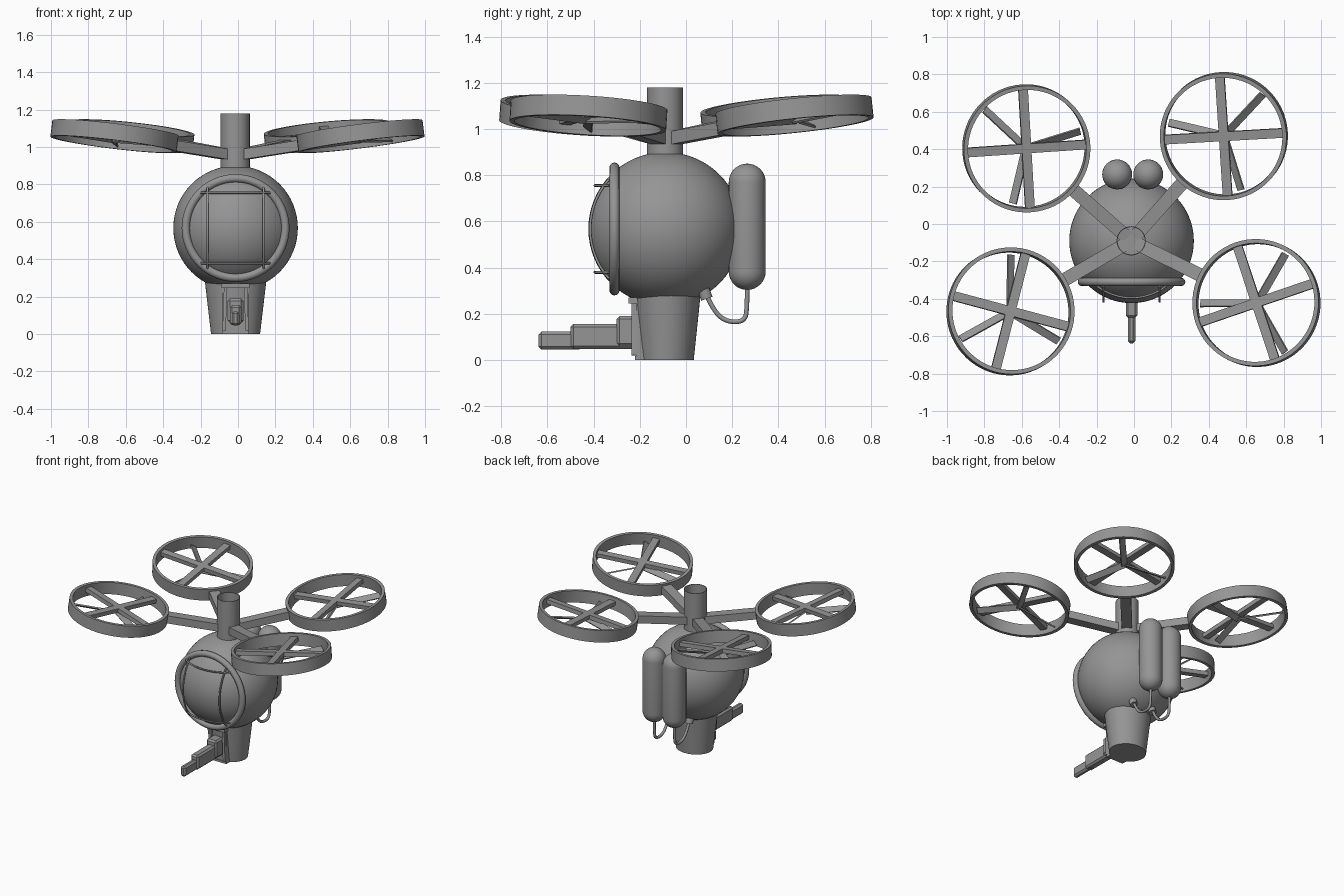
import bpy, bmesh, math
from mathutils import Matrix, Vector

if "Cube" in bpy.data.objects:
    bpy.data.objects.remove(bpy.data.objects["Cube"])

CX, CY, CZ, R = -0.013, -0.09, 0.567, 0.333   # cabin sphere
grey = bpy.data.materials.new("grey metal")
grey.diffuse_color = (0.3, 0.3, 0.3, 1)
grey.use_nodes = True
grey.node_tree.nodes["Principled BSDF"].inputs["Base Color"].default_value = grey.diffuse_color


def make(name, bm, mat=Matrix(), bevel=0, smooth=True):
    bmesh.ops.recalc_face_normals(bm, faces=bm.faces)
    me = bpy.data.meshes.new(name)
    bm.to_mesh(me)
    bm.free()
    me.transform(mat)
    ob = bpy.data.objects.new(name, me)
    bpy.context.collection.objects.link(ob)
    me.materials.append(grey)
    if bevel:
        m = ob.modifiers.new("bevel", 'BEVEL')
        m.width, m.segments = bevel, 1
    if smooth:
        bpy.ops.object.select_all(action='DESELECT')
        ob.select_set(True)
        bpy.context.view_layer.objects.active = ob
        bpy.ops.object.shade_smooth_by_angle(angle=math.radians(35))
    return ob


def lathe(name, profile, mat, steps=48, closed=False):
    """Spin (radius, z) points around z."""
    bm = bmesh.new()
    vs = [bm.verts.new((max(r, 0), 0, z)) for r, z in profile]
    es = [bm.edges.new(p) for p in zip(vs, vs[1:])]
    if closed:
        es.append(bm.edges.new((vs[-1], vs[0])))
    bmesh.ops.spin(bm, geom=vs + es, cent=(0, 0, 0), axis=(0, 0, 1),
                   angle=math.tau, steps=steps, use_merge=True)
    bmesh.ops.remove_doubles(bm, verts=bm.verts, dist=1e-5)
    return make(name, bm, mat)


def box(name, lo, hi, mat=Matrix(), bevel=0):
    bm = bmesh.new()
    bmesh.ops.create_cube(bm, size=1)
    lo, hi = Vector(lo), Vector(hi)
    for v in bm.verts:
        v.co = Vector([(lo[i] + hi[i]) / 2 + v.co[i] * (hi[i] - lo[i]) for i in range(3)])
    return make(name, bm, mat, bevel, smooth=False)


def tube(name, pts, radius, kind='POLY'):
    cu = bpy.data.curves.new(name, 'CURVE')
    cu.dimensions, cu.bevel_depth, cu.bevel_resolution, cu.use_fill_caps = '3D', radius, 2, True
    sp = cu.splines.new(kind)
    sp.points.add(len(pts) - 1)
    for p, co in zip(sp.points, pts):
        p.co = (*co, 1)
    if kind == 'NURBS':
        sp.order_u, sp.use_endpoint_u, sp.resolution_u = 3, True, 8
    ob = bpy.data.objects.new(name, cu)
    bpy.context.collection.objects.link(ob)
    cu.materials.append(grey)


T = Matrix.Translation


def rot(deg, axis):
    return Matrix.Rotation(math.radians(deg), 4, axis)


# Round cabin
bm = bmesh.new()
bmesh.ops.create_uvsphere(bm, u_segments=64, v_segments=32, radius=R)
make("cabin", bm, T((CX, CY, CZ)))

# Window seal ring
ring = [(0.266 + 0.022 * math.cos(a * math.tau / 12), 0.022 * math.sin(a * math.tau / 12))
        for a in range(12)]
lathe("window_seal", ring, T((CX, -0.31, CZ)) @ rot(90, 'X'), 64, True)

# Bowed window bars
for s in (-1, 1):
    for name, off, half in (("window_upright", 0.15, 0.215), ("window_crossbar", 0.188, 0.185)):
        pts = []
        for i in range(17):
            t = half * (i / 8 - 1)
            y = CY - math.sqrt(0.358 ** 2 - off ** 2 - t ** 2)
            pts.append((CX + s * off, y, CZ + t) if "upright" in name else (CX + t, y, CZ + s * off))
        tube(name, pts, 0.006)

# Tapered oval foot
lathe("base", [(0, 0), (0.131, 0), (0.164, 0.28), (0, 0.28)],
      T((CX, -0.083, 0)) @ Matrix.Diagonal((1, 0.89, 1, 1)))

# Open mast
HUB = Vector((-0.015, -0.09, 0))
lathe("mast", [(0, 0.87), (0.078, 0.87), (0.078, 1.18), (0.073, 1.18), (0.073, 0.98), (0, 0.98)], T(HUB))

# Four arms with ducted rotors: arm heading, first blade heading
TILT = 8
for heading, blade in ((48.5, 47), (138.6, 17), (210.3, 89), (333.6, 60)):
    arm = T(HUB + Vector((0, 0, 0.953))) @ rot(heading, 'Z') @ rot(-TILT, 'Y')
    box("arm", (0.03, -0.036, -0.028), (0.425, 0.036, 0.028), arm)
    duct = arm @ T((0.755, 0, 0))
    lathe("duct", [(0.318, -0.044), (0.34, -0.044), (0.34, 0.044), (0.318, 0.044)], duct, 64, True)
    for a in (45, 135):
        box("duct_spoke", (-0.325, -0.025, -0.008), (0.325, 0.025, 0.022), duct @ rot(a, 'Z'))
    for k in range(3):
        m = duct @ rot(blade - heading + 120 * k, 'Z') @ T((0, 0, -0.02)) @ rot(35, 'X')
        box("rotor_blade", (0, -0.022, -0.005), (0.305, 0.022, 0.005), m)

# Back tanks, hoses and fittings
cap = [(0.08 * math.sin(a * math.pi / 16), 0.08 * math.cos(a * math.pi / 16)) for a in range(9)]
tank = [(r, 0.77 + z) for r, z in cap] + [(r, 0.383 - z) for r, z in reversed(cap)]
for s in (-1, 1):
    x = -0.007 + s * 0.083
    lathe("tank", tank, T((x, 0.265, 0)), 32)
    tube("hose", [(x, 0.265, 0.32), (x, 0.265, 0.23), (x, 0.255, 0.165), (x, 0.17, 0.165),
                  (x, 0.115, 0.22), (x, 0.085, 0.29)], 0.01, 'NURBS')
    lathe("hose_fitting", [(0, -0.03), (0.026, -0.03), (0.026, 0.03), (0, 0.03)],
          T((x, 0.08, 0.293)) @ rot(20, 'X'), 20)

# Front bracket with side rails and telescoping barrel
box("bracket_plate", (CX - 0.07, -0.215, 0.015), (CX + 0.07, -0.16, 0.25))
box("bracket_toe", (CX - 0.07, -0.22, 0.0), (CX + 0.07, -0.18, 0.016))
box("bracket_lip", (CX - 0.075, -0.25, 0.245), (CX + 0.075, -0.2, 0.27))
for s in (-1, 1):
    box("bracket_rail", (-0.009, -0.235, 0.02), (0.009, -0.18, 0.25),
        T((CX + s * 0.062, 0, 0)) @ rot(-s * 2, 'Y'))
for name, w, y0, y1, z0, z1 in (("barrel_mount", 0.042, -0.3, -0.18, 0.06, 0.19),
                                ("barrel_sleeve", 0.031, -0.5, -0.2, 0.048, 0.155),
                                ("barrel_tip", 0.02, -0.638, -0.45, 0.045, 0.122)):
    box(name, (CX - w, y0, z0), (CX + w, y1, z1), bevel=0.012)
